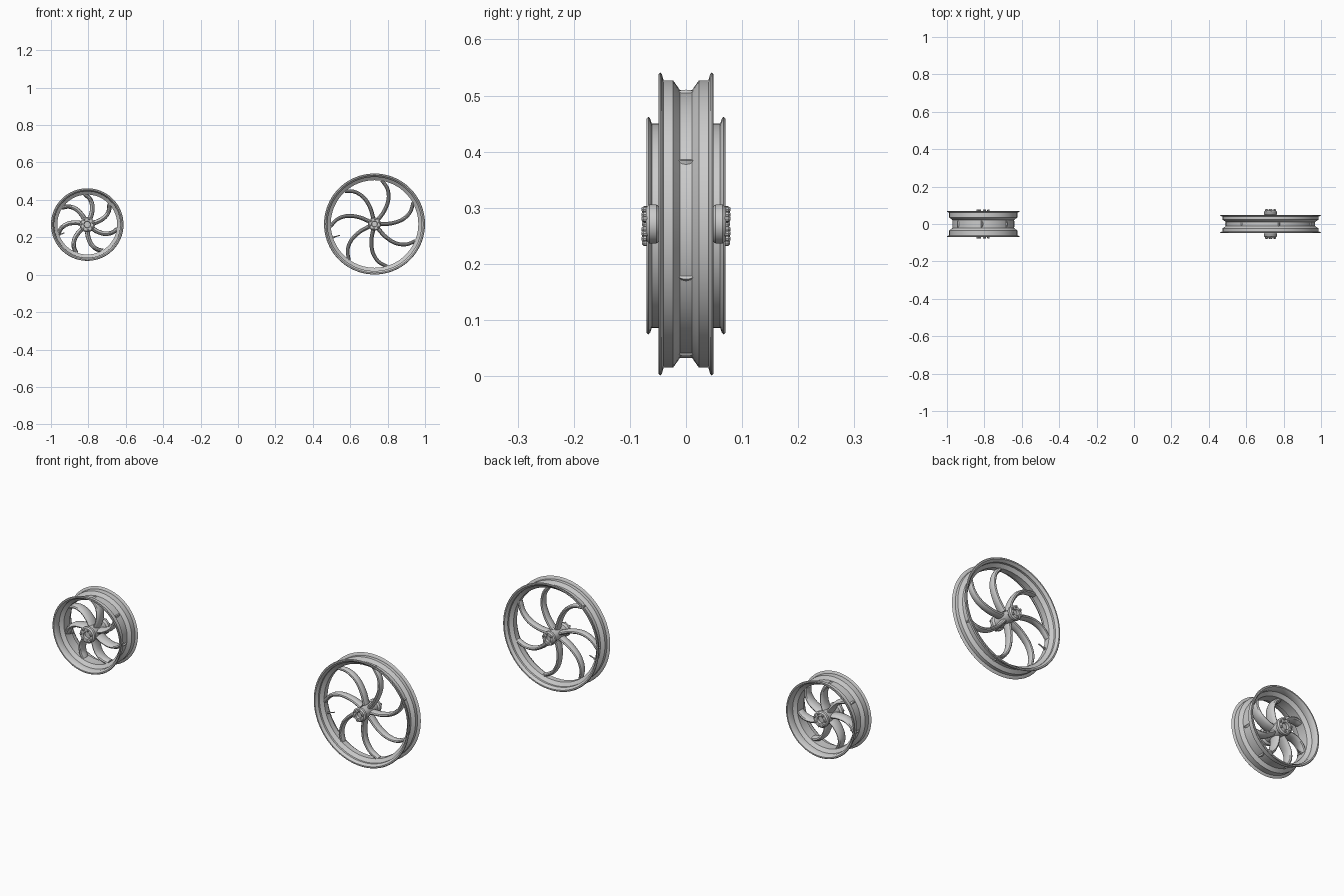
import bpy, bmesh, math
from mathutils import Vector

if "Cube" in bpy.data.objects:
    bpy.data.objects.remove(bpy.data.objects["Cube"])

metal = bpy.data.materials.new("light grey metal")
metal.use_nodes = True
metal.diffuse_color = (0.6, 0.6, 0.6, 1)
metal.node_tree.nodes["Principled BSDF"].inputs["Base Color"].default_value = (0.6, 0.6, 0.6, 1)


def finish(name, bm, centre):
    """Turn a bmesh into a smooth-shaded object at the wheel centre."""
    bmesh.ops.recalc_face_normals(bm, faces=bm.faces)
    mesh = bpy.data.meshes.new(name)
    bm.to_mesh(mesh)
    bm.free()
    mesh.materials.append(metal)
    obj = bpy.data.objects.new(name, mesh)
    bpy.context.collection.objects.link(obj)
    obj.location = centre
    bpy.ops.object.select_all(action='DESELECT')
    obj.select_set(True)
    bpy.context.view_layer.objects.active = obj
    bpy.ops.object.shade_smooth_by_angle(angle=math.radians(35))


def skin(bm, rings, loop=False):
    """Bridge rings of points; cap the ends unless the rings close a loop."""
    rows = [[bm.verts.new(p) for p in ring] for ring in rings]
    n = len(rows[0])
    for i in range(len(rows) if loop else len(rows) - 1):
        a, b = rows[i], rows[(i + 1) % len(rows)]
        for j in range(n):
            k = (j + 1) % n
            bm.faces.new((a[j], a[k], b[k], b[j]))
    if not loop:
        bm.faces.new(rows[0])
        bm.faces.new(rows[-1])


def lathe(bm, profile, steps, loop=False, offset=(0, 0)):
    """Spin (radius, y) points around the axle direction."""
    rings = []
    for r, y in profile:
        turn = [2 * math.pi * s / steps for s in range(steps)]
        rings.append([(offset[0] + r * math.cos(t), y, offset[1] + r * math.sin(t)) for t in turn])
    skin(bm, rings, loop)


def polar(r, degrees):
    t = math.radians(degrees)
    return Vector((r * math.cos(t), 0, r * math.sin(t)))


def spline(points, per=5):
    """Smooth path through the given points."""
    p = [2 * points[0] - points[1]] + points + [2 * points[-1] - points[-2]]
    out = []
    for i in range(1, len(p) - 2):
        a, b, c, d = p[i - 1:i + 3]
        for s in range(per):
            t = s / per
            out.append(b + 0.5 * t * (c - a + t * (2 * a - 5 * b + 4 * c - d + t * (3 * (b - c) + d - a))))
    return out + [points[-1]]


def rim(name, centre, R, W, bead, well, well_half, wall):
    """Drop-centre rim with rolled lips, mirrored about the middle."""
    half = [(well, well_half), (bead, well_half + 0.012), (bead, W - 0.009),
            (R - 0.003, W - 0.006), (R, W - 0.003), (R - 0.003, W),
            (R - 0.009, W), (bead - wall, W - 0.012),
            (bead - wall, well_half + 0.016), (well - wall, well_half + 0.003)]
    profile = half + [(r, -y) for r, y in reversed(half)]
    bm = bmesh.new()
    lathe(bm, profile, 80, loop=True)
    finish(name, bm, centre)


def spokes(name, centre, reach, phase, width, deep):
    """Seven swept oval spokes curling toward the rim."""
    steps = ((0.13, -30), (0.38, -27), (0.64, -20), (0.85, -10.5), (1, 0))
    bm = bmesh.new()
    for n in range(7):
        tip = phase + n * 360 / 7
        path = spline([polar(reach * f, tip + a) for f, a in steps])
        rings = []
        for i, p in enumerate(path):
            t = i / (len(path) - 1)
            along = (path[min(i + 1, len(path) - 1)] - path[max(i - 1, 0)]).normalized()
            side = Vector((along.z, 0, -along.x))
            w, d = width * (1 - 0.15 * t) / 2, deep * (1 - 0.3 * t) / 2
            rings.append([p + side * (w * math.cos(q)) + Vector((0, d * math.sin(q), 0))
                          for q in (2 * math.pi * k / 12 for k in range(12))])
        skin(bm, rings)
    finish(name, bm, centre)


def hub(name, centre, r, half, bolts):
    """Flanged hub with a recessed bore at both ends."""
    side = [(r * 0.4, half - 0.012), (r * 0.45, half), (r * 0.85, half),
            (r, half - 0.006), (r, half - 0.018), (r * 0.8, half - 0.026)]
    bm = bmesh.new()
    lathe(bm, side + [(a, -y) for a, y in reversed(side)], 36)
    finish(name, bm, centre)
    # ring of bolt heads on each end
    bm = bmesh.new()
    for s in (1, -1):
        for n in range(bolts):
            p = polar(r * 0.75, 360 * n / bolts + 20)
            lathe(bm, [(0.0055, s * (half - 0.002)), (0.0055, s * (half + 0.005)),
                       (0.003, s * (half + 0.008))], 8, offset=(p.x, p.z))
    finish(name + "_bolts", bm, centre)


def valve(name, centre, outer, inner, degrees):
    """Thin valve stem pointing inward from the rim."""
    bm = bmesh.new()
    a, b = polar(outer, degrees), polar(inner, degrees)
    side = polar(1, degrees + 90)
    rings = []
    for p, r in ((a, 0.005), (a.lerp(b, 0.35), 0.005), (a.lerp(b, 0.4), 0.003), (b, 0.003)):
        rings.append([p + side * (r * math.cos(q)) + Vector((0, r * math.sin(q), 0))
                      for q in (2 * math.pi * k / 8 for k in range(8))])
    skin(bm, rings)
    finish(name, bm, centre)


# narrow large wheel on the model's left
large = (0.73, 0, 0.271)
rim("large_rim", large, 0.27, 0.049, 0.256, 0.239, 0.011, 0.005)
spokes("large_spokes", large, 0.237, 132, 0.022, 0.046)
hub("large_hub", large, 0.035, 0.071, 6)
valve("large_valve", large, 0.236, 0.195, 198)

# wide small wheel on the model's right
small = (-0.806, 0, 0.268)
rim("small_rim", small, 0.194, 0.07, 0.182, 0.165, 0.022, 0.005)
spokes("small_spokes", small, 0.163, 95, 0.026, 0.064)
hub("small_hub", small, 0.041, 0.07, 7)
valve("small_valve", small, 0.162, 0.13, 200)
